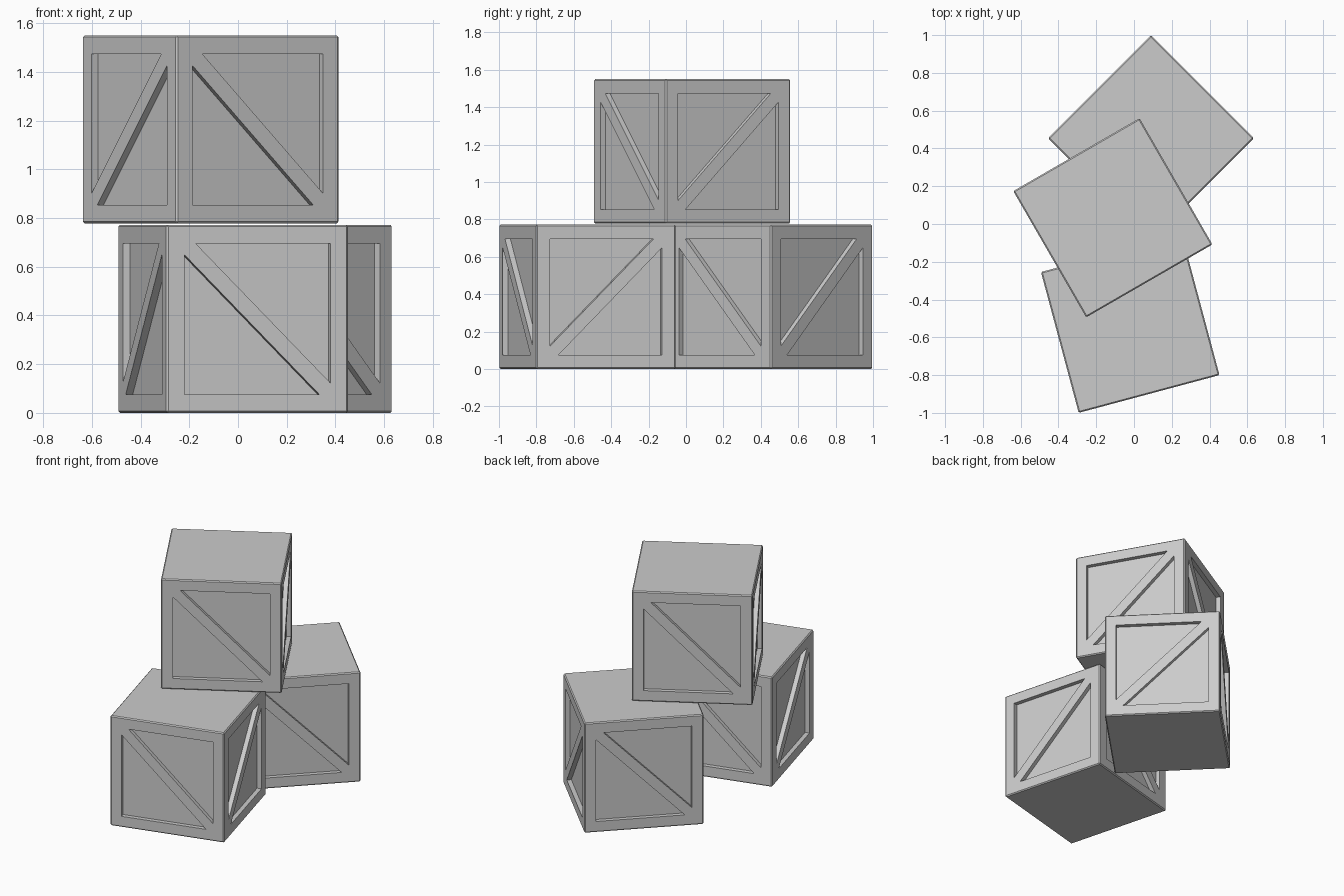
import bpy, bmesh
from math import radians, pi
from mathutils import Matrix, Vector

SIZE = 0.772      # crate edge length
HALF = SIZE / 2
WINDOW = 0.31     # half width of the framed opening
GAP = 0.047       # offset of each triangle from the diagonal
DEPTH = 0.03      # panel recess

if "Cube" in bpy.data.objects:
    bpy.data.objects.remove(bpy.data.objects["Cube"])


def make_object(name, bm):
    bmesh.ops.recalc_face_normals(bm, faces=bm.faces)
    mesh = bpy.data.meshes.new(name)
    bm.to_mesh(mesh)
    bm.free()
    obj = bpy.data.objects.new(name, mesh)
    bpy.context.collection.objects.link(obj)
    return obj


def add_prism(bm, outline, inner, outer, turn):
    """Extrude a triangle outward through the front face, turned to a side."""
    base = [bm.verts.new(turn @ Vector((u, -inner, v))) for u, v in outline]
    face = bm.faces.new(base)
    top = bmesh.ops.extrude_face_region(bm, geom=[face])["geom"]
    push = turn @ Vector((0, inner - outer, 0))
    bmesh.ops.translate(bm, vec=push,
                        verts=[g for g in top if isinstance(g, bmesh.types.BMVert)])


def recess_cutter():
    # Two triangular recesses per side leave the frame and diagonal brace
    bm = bmesh.new()
    triangle = [(WINDOW, WINDOW), (GAP - WINDOW, WINDOW), (WINDOW, GAP - WINDOW)]
    for side in range(4):
        turn = Matrix.Rotation(side * pi / 2, 3, 'Z')
        mirror = -1 if side % 2 else 1
        for sign in (1, -1):
            outline = [(u * sign * mirror, v * sign) for u, v in triangle]
            add_prism(bm, outline, HALF - DEPTH, HALF + DEPTH, turn)
    return make_object("recess_cutter", bm)


def crate_mesh():
    # Solid box with a fine chamfer, then the recesses cut out
    bm = bmesh.new()
    bmesh.ops.create_cube(bm, size=SIZE)
    bmesh.ops.bevel(bm, geom=bm.edges[:], offset=0.007, segments=1, affect='EDGES')
    body = make_object("crate_body", bm)
    cutter = recess_cutter()
    cutter.hide_render = True
    cut = body.modifiers.new("recesses", 'BOOLEAN')
    cut.operation = 'DIFFERENCE'
    cut.solver = 'EXACT'
    cut.object = cutter
    graph = bpy.context.evaluated_depsgraph_get()
    mesh = bpy.data.meshes.new_from_object(body.evaluated_get(graph))
    mesh.name = "crate"
    for helper in (body, cutter):
        bpy.data.objects.remove(helper)
    return mesh


# Stack of three crates: position, height of the base, turn about z
shared = crate_mesh()
for name, x, y, base, angle in (
    ("front_crate", -0.02, -0.527, 0, 15),
    ("back_crate", 0.09, 0.454, 0, 45),
    ("top_crate", -0.112, 0.033, 0.778, 30),
):
    crate = bpy.data.objects.new(name, shared)
    crate.location = (x, y, base + HALF)
    crate.rotation_euler.z = radians(angle)
    bpy.context.collection.objects.link(crate)
